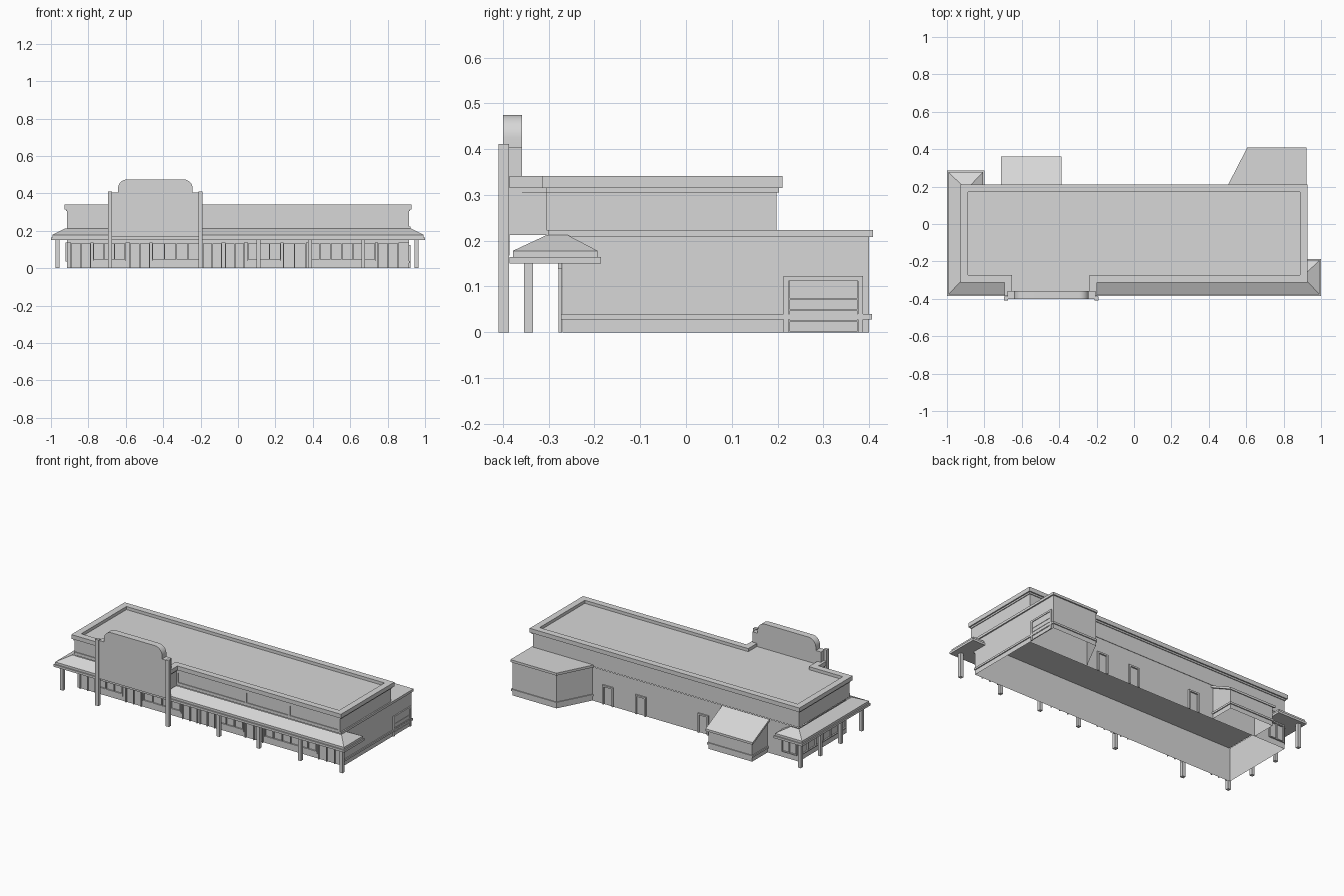
import bpy, bmesh, math

cube = bpy.data.objects.get("Cube")
if cube:
    bpy.data.objects.remove(cube, do_unlink=True)

grey = bpy.data.materials.new("plain grey")
grey.use_nodes = True
grey.diffuse_color = (0.68, 0.68, 0.68, 1)
grey.node_tree.nodes["Principled BSDF"].inputs["Base Color"].default_value = grey.diffuse_color


def finish(bm, name):
    bmesh.ops.remove_doubles(bm, verts=bm.verts, dist=1e-5)
    bmesh.ops.recalc_face_normals(bm, faces=bm.faces)
    mesh = bpy.data.meshes.new(name)
    bm.to_mesh(mesh)
    bm.free()
    mesh.materials.append(grey)
    obj = bpy.data.objects.new(name, mesh)
    bpy.context.collection.objects.link(obj)
    return obj


def add_box(bm, x0, x1, y0, y1, z0, z1):
    verts = bmesh.ops.create_cube(bm, size=1)["verts"]
    for v in verts:
        v.co = ((x0 + x1) / 2 + v.co.x * (x1 - x0),
                (y0 + y1) / 2 + v.co.y * (y1 - y0),
                (z0 + z1) / 2 + v.co.z * (z1 - z0))


def boxes(name, items):
    bm = bmesh.new()
    for item in items:
        add_box(bm, *item)
    return finish(bm, name)


def loft(name, rings, closed=True, bottom=False, top=True):
    """Skin a stack of matching rings of 3D points."""
    bm = bmesh.new()
    rows = [[bm.verts.new(p) for p in ring] for ring in rings]
    n = len(rows[0])
    for a, b in zip(rows, rows[1:]):
        for i in range(n if closed else n - 1):
            j = (i + 1) % n
            bm.faces.new((a[i], a[j], b[j], b[i]))
    if bottom:
        bm.faces.new(rows[0])
    if top:
        bm.faces.new(rows[-1])
    return finish(bm, name)


def level(points, z):
    return [(x, y, z) for x, y in points]


def rect(x0, x1, y0, y1):
    return [(x0, y0), (x1, y0), (x1, y1), (x0, y1)]


# Ground floor walls, open underneath
X, FRONT, BACK = 0.914, -0.27, 0.198
loft("ground_floor_walls", [level(rect(-X, X, FRONT, BACK), z) for z in (0, 0.21)], top=False)


# Upper storey with stepped cornice, parapet and sunken roof reaching the sign
def outline(d):
    f = -0.3 - d
    return [(-X - d, f), (-0.68 - d, f), (-0.68 - d, -0.386), (-0.21 + d, -0.386),
            (-0.21 + d, f), (X + d, f), (X + d, BACK + d), (-X - d, BACK + d)]


steps = [(0, 0.212), (0, 0.305), (0.005, 0.305), (0.005, 0.315),
         (0.013, 0.315), (0.013, 0.341), (-0.027, 0.341), (-0.027, 0.322)]
loft("upper_storey_and_roof", [level(outline(d), z) for d, z in steps], bottom=True)

# Raised frames around the upper front panels
bars = [(x, x + 0.012, -0.305, -0.299, 0.234, 0.295) for x in (-0.21, 0.26, 0.56, X - 0.012)]
bars += [(-0.21, X, -0.305, -0.299, z, z + 0.012) for z in (0.222, 0.295)]
bars.append((-X, -0.68, -0.305, -0.299, 0.222, 0.234))
boxes("upper_front_panel_frames", bars)

# Canopy wrapping front and both ends, hipped at its corners
wall = [(X, -0.19), (X, -0.19), (X, FRONT), (-X, FRONT), (-X, BACK), (-0.8, BACK), (-0.8, BACK)]
ridge = [(X, -0.258), (0.925, -0.258), (0.925, -0.305), (-0.925, -0.305),
         (-0.925, 0.212), (-0.87, 0.212), (-0.87, BACK)]


def eave(d):
    return [(X, -0.186 - d), (1 - d, -0.186 - d), (1 - d, -0.385 + d), (-1 + d, -0.385 + d),
            (-1 + d, 0.285 - d), (-0.8 - d, 0.285 - d), (-0.8 - d, BACK)]


loft("canopy", [level(wall, 0.15), level(eave(0), 0.15), level(eave(0), 0.164),
                level(eave(0.007), 0.164), level(eave(0.007), 0.178), level(ridge, 0.212)],
     closed=False, top=False)

# Canopy posts
spots = [(x, -0.344) for x in (-0.965, 0.11, 0.385, 0.67, 0.955)]
spots += [(-0.965, y) for y in (-0.14, 0.06, 0.255)]
boxes("canopy_posts", [(x - 0.01, x + 0.01, y - 0.01, y + 0.01, 0, 0.152) for x, y in spots])

# Sign: thin lower board, thick rounded crown, two tall posts
profile = [(-0.235, 0.3), (-0.235, 0.405), (-0.2, 0.405)]
for k in range(9):
    a = math.radians(90 * k / 8)
    profile.append((-0.15 - 0.05 * math.cos(a), 0.425 + 0.05 * math.sin(a)))
profile += [(-x, z) for x, z in reversed(profile)]
crown = loft("sign_crown", [[(x - 0.442, y, z) for x, z in profile] for y in (-0.4, -0.358)], bottom=True)
bpy.ops.object.select_all(action="DESELECT")
crown.select_set(True)
bpy.context.view_layer.objects.active = crown
bpy.ops.object.shade_smooth_by_angle(angle=math.radians(30))
boxes("sign_lower_board", [(-0.677, -0.207, -0.4, -0.386, 0.168, 0.3)])
boxes("sign_posts", [(x - 0.011, x + 0.011, -0.409, -0.387, 0, 0.411) for x in (-0.685, -0.2)])


# Openings: a frame of bars on a wall running along one axis
def opening(along, face, out, a, b, z0, z1, depth=0.009, w=0.006, splits=1):
    lo, hi = sorted((face + out * 0.0003, face + out * depth))
    spans = [(a, b, z1 - w, z1)]
    if z0 > 0:
        spans.append((a, b, z0, z0 + w))
    for k in range(splits + 1):
        c = a + (b - a - w) * k / splits
        spans.append((c, c + w, z0, z1 - w))
    if along == "x":
        return [(p, q, lo, hi, r, s) for p, q, r, s in spans]
    return [(lo, hi, p, q, r, s) for p, q, r, s in spans]


doors = []
for a, b in ((-0.895, -0.785), (-0.58, -0.47), (-0.19, -0.085), (-0.07, 0.035),
             (0.24, 0.365), (0.745, 0.86)):
    doors += opening("x", FRONT, -1, a, b, 0, 0.138, splits=2)
boxes("front_doors", doors)

windows = []
sills = []
for a, b, n in ((-0.775, -0.6, 3), (-0.46, -0.2, 4), (0.05, 0.23, 3), (0.375, 0.735, 6)):
    windows += opening("x", FRONT, -1, a, b, 0.04, 0.138, splits=n)
    sills.append((a, b, FRONT - 0.006, FRONT - 0.0003, 0.028, 0.04))
boxes("front_windows", windows)
boxes("front_sills", sills)
boxes("front_header", [(-X, X, FRONT - 0.01, FRONT - 0.0003, 0.138, 0.15)])

side = opening("y", -X, -1, -0.26, 0.19, 0.035, 0.138, splits=6)
side += opening("x", BACK, 1, -0.905, -0.8, 0.035, 0.138, splits=2)
boxes("side_windows", side)

back = []
for x in (0.395, 0.17, -0.26):
    back += opening("x", BACK, 1, x - 0.037, x + 0.037, 0, 0.12, w=0.01)
boxes("back_doors", back)


# Back annex with a slanted side wall and flat overhanging roof
def annex(d):
    return [(0.505 - d, BACK), (0.61 - d * 0.6, 0.4 + d), (X + d, 0.4 + d), (X + d, BACK)]


loft("annex_walls", [level(annex(0), z) for z in (0, 0.21)], closed=False, top=False)
loft("annex_roof", [level(annex(0.008), z) for z in (0.208, 0.223)], bottom=True)
loft("annex_base_trim", [level(annex(d), z) for d, z in
     ((0, 0.028), (0.006, 0.028), (0.006, 0.04), (0, 0.04))], closed=False, top=False)
boxes("end_wall_trims", [(X, X + 0.006, -0.273, 0.215, 0.028, 0.04),
                         (X, X + 0.008, -0.3, BACK, 0.208, 0.223)])

# Roller door on the annex end
roller = opening("y", X, 1, 0.213, 0.387, 0, 0.123, depth=0.008, w=0.011)
roller += [(X, X + 0.004, 0.226, 0.375, z, z + 0.022) for z in (0.002, 0.026, 0.05, 0.074, 0.096)]
boxes("roller_door", roller)

# Back shed with a lean-to roof
x0, x1, y1 = -0.7, -0.4, 0.35
shed = rect(x0, x1, BACK, y1)


def slope(points, lift):
    return [(x, y, 0.2 - (y - BACK) * 0.5 + lift) for x, y in points]


loft("shed_walls", [level(shed, 0), slope(shed, 0)], top=False)
cap = rect(x0 - 0.012, x1 + 0.012, BACK, y1 + 0.012)
loft("shed_roof", [slope(cap, -0.006), slope(cap, 0.008)], bottom=True)
boxes("shed_base_trim", [(x0 - 0.006, x1 + 0.006, y1, y1 + 0.006, 0.028, 0.04),
                         (x0 - 0.006, x0, BACK, y1, 0.028, 0.04),
                         (x1, x1 + 0.006, BACK, y1, 0.028, 0.04)])
